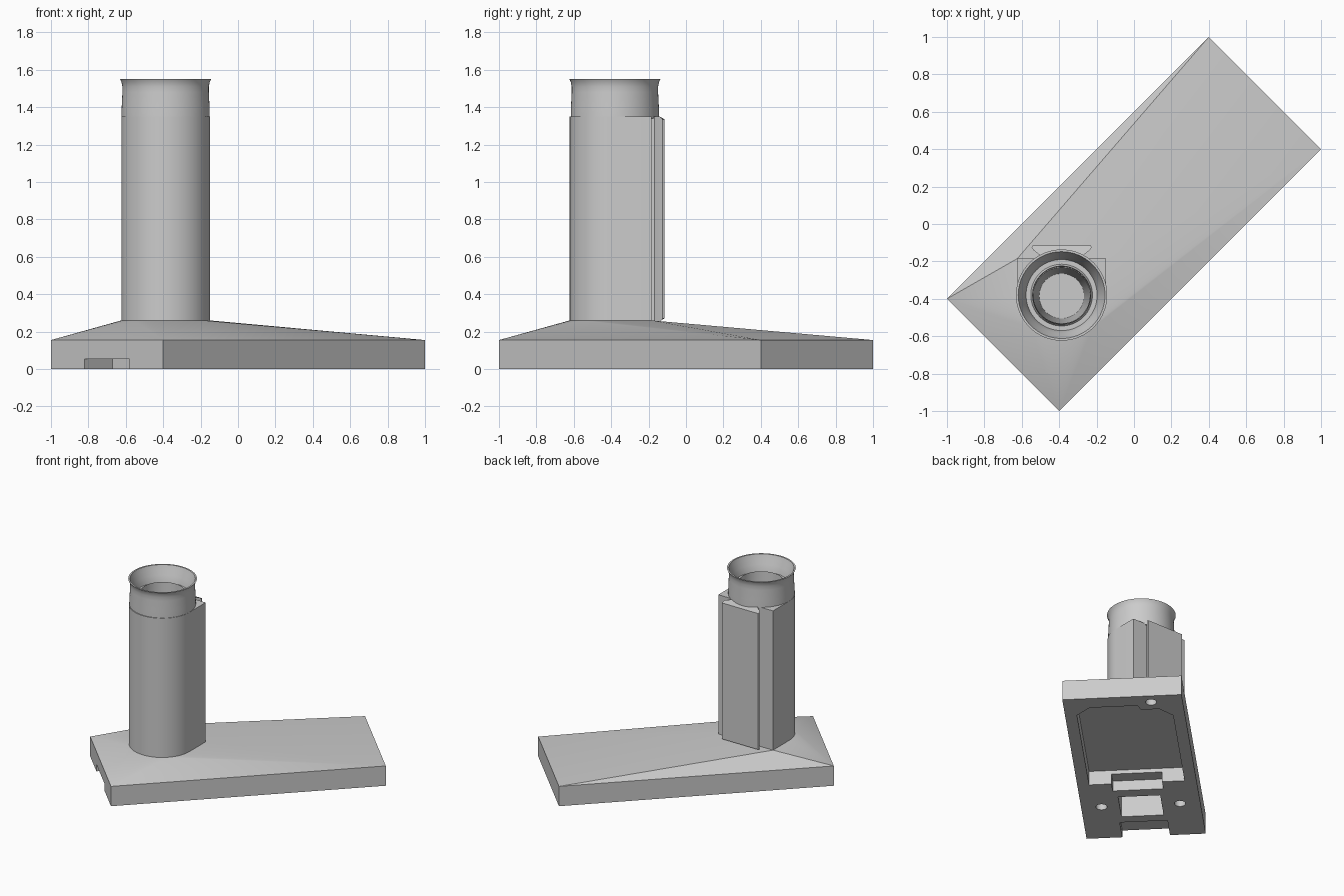
import bpy, bmesh, math
from mathutils import Matrix, Vector

if "Cube" in bpy.data.objects:
    bpy.data.objects.remove(bpy.data.objects["Cube"], do_unlink=True)

grey = bpy.data.materials.new("light_grey")
grey.use_nodes = True
grey.diffuse_color = (0.6, 0.6, 0.6, 1)
grey.node_tree.nodes["Principled BSDF"].inputs["Base Color"].default_value = (0.6, 0.6, 0.6, 1)

TURN = Matrix.Rotation(math.radians(45), 4, "Z")   # base runs diagonally
CX, CY, R = -0.387, -0.385, 0.237                  # column axis and radius
BACK = -0.185


def finish(name, bm, matrix=None):
    if matrix:
        bm.transform(matrix)
    bmesh.ops.recalc_face_normals(bm, faces=bm.faces)
    mesh = bpy.data.meshes.new(name)
    bm.to_mesh(mesh)
    bm.free()
    mesh.materials.append(grey)
    ob = bpy.data.objects.new(name, mesh)
    bpy.context.collection.objects.link(ob)
    return ob


def prism(name, outline, z0, z1, matrix=None):
    bm = bmesh.new()
    face = bm.faces.new([bm.verts.new((x, y, z0)) for x, y in outline])
    ext = bmesh.ops.extrude_face_region(bm, geom=[face])
    top = [g for g in ext["geom"] if isinstance(g, bmesh.types.BMVert)]
    bmesh.ops.translate(bm, verts=top, vec=(0, 0, z1 - z0))
    return finish(name, bm, matrix)


def block(name, u0, u1, half, z1):
    return prism(name, [(u0, -half), (u1, -half), (u1, half), (u0, half)], -0.1, z1, TURN)


def cone(name, r0, r1, length, matrix, sides=48):
    bm = bmesh.new()
    bmesh.ops.create_cone(bm, cap_ends=True, segments=sides, radius1=r0, radius2=r1, depth=length)
    return finish(name, bm, matrix)


def cut(ob, cutters):
    bpy.context.view_layer.objects.active = ob
    for c in cutters:
        mod = ob.modifiers.new("cut", "BOOLEAN")
        mod.operation = "DIFFERENCE"
        mod.solver = "EXACT"
        mod.object = c
        bpy.ops.object.modifier_apply(modifier=mod.name)
        bpy.data.objects.remove(c, do_unlink=True)


def smooth(ob, angle=30):
    bpy.ops.object.select_all(action="DESELECT")
    ob.select_set(True)
    bpy.context.view_layer.objects.active = ob
    bpy.ops.object.shade_smooth_by_angle(angle=math.radians(angle))


# Column outline: round front, square back
steps = 40
outline = [(CX + R * math.cos(math.pi * (1 + i / steps)),
            CY + R * math.sin(math.pi * (1 + i / steps))) for i in range(steps + 1)]
outline += [(CX + R, BACK), (CX - R, BACK)]

# Base: slab whose top rises to the foot of the column
bm = bmesh.new()
corners = [(-1, -0.4), (-0.4, -1), (1, 0.4), (0.4, 1)]
for z in (0, 0.155):
    for x, y in corners:
        bm.verts.new((x, y, z))
for x, y in outline:
    bm.verts.new((x, y, 0.26))
bmesh.ops.convex_hull(bm, input=bm.verts)
bmesh.ops.dissolve_limit(bm, angle_limit=0.001, verts=bm.verts, edges=bm.edges)
base = finish("base", bm)

# Underside pocket, slots, cable arch and screw holes
pocket = [(-0.23, -0.34), (0.76, -0.34), (0.86, -0.24), (0.86, 0.1), (0.8, 0.12),
          (0.8, 0.25), (0.7, 0.34), (-0.23, 0.34)]
cutters = [
    prism("pocket_cutter", pocket, -0.1, 0.11, TURN),
    block("slot_cutter", -0.33, -0.1, 0.18, 0.08),
    block("socket_cutter", -0.7, -0.42, 0.15, 0.19),
    block("end_notch_cutter", -1.1, -0.78, 0.17, 0.055),
    cone("arch_cutter", 0.104, 0.104, 0.4,
         TURN @ Matrix.Translation((0.98, -0.14, 0)) @ Matrix.Rotation(math.pi / 2, 4, "Y")),
]
for u, v in ((-0.55, -0.28), (-0.55, 0.28), (0.9, 0.2)):
    cutters.append(cone("screw_cutter", 0.04, 0.04, 0.2,
                        TURN @ Matrix.Translation((u, v, 0)), 24))
cut(base, cutters)
smooth(base)

# Column with a tapering bore
column = prism("column", outline, 0.2, 1.35)
cut(column, [cone("bore_cutter", 0.12, 0.157, 1.1, Matrix.Translation((CX, CY, 0.95)))])
smooth(column)

# Flared collar turned around the column axis
profile = [(0.236, 1.34), (0.235, 1.4), (0.231, 1.48), (0.231, 1.51), (0.236, 1.535),
           (0.244, 1.55), (0.232, 1.55), (0.222, 1.52), (0.205, 1.48), (0.195, 1.45),
           (0.19, 1.43), (0.165, 1.43), (0.155, 1.45), (0.151, 1.34)]
bm = bmesh.new()
verts = [bm.verts.new((r, 0, z)) for r, z in profile]
edges = [bm.edges.new((verts[i - 1], verts[i])) for i in range(len(verts))]
bmesh.ops.spin(bm, geom=verts + edges, axis=(0, 0, 1), cent=(0, 0, 0),
               angle=2 * math.pi, steps=64)
bmesh.ops.remove_doubles(bm, verts=bm.verts, dist=0.0005)
collar = finish("collar", bm, Matrix.Translation((CX, CY + 0.005, 0)))
smooth(collar)

# Dovetail rail on the back, with clipped lower and upper ends
half = [(0.115, BACK - 0.01), (0.115, -0.168), (0.15, -0.14), (0.16, -0.125), (0.155, -0.114)]
rail_outline = [(CX + x, y) for x, y in half] + [(CX - x, y) for x, y in reversed(half)]
rail = prism("back_rail", rail_outline, 0.25, 1.35)
for v in rail.data.vertices:
    if v.co.y > -0.13:
        v.co.z += 0.02 if v.co.z < 0.5 else -0.015
smooth(rail)
